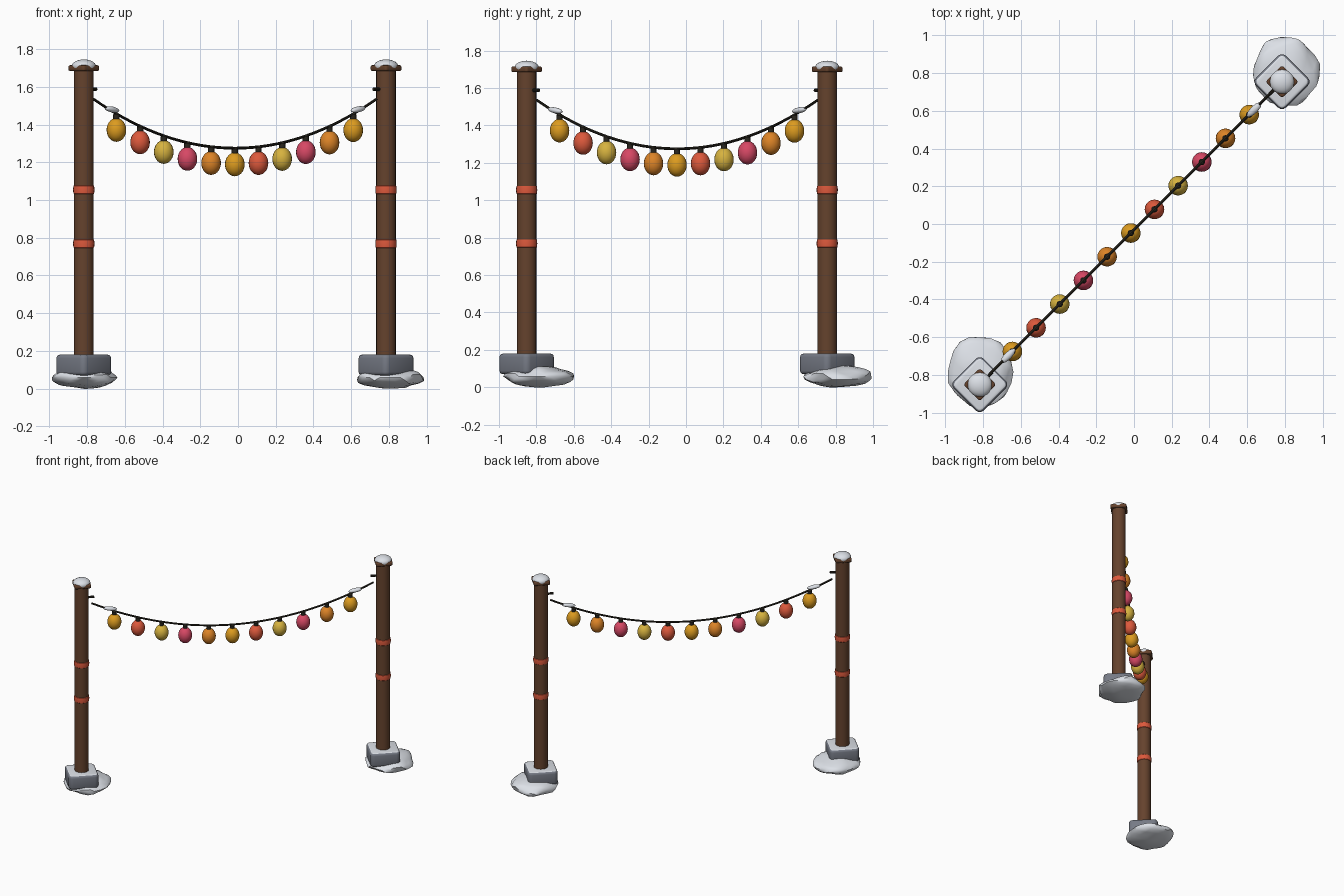
import bpy, bmesh, math
from mathutils import Vector, Matrix, noise

if "Cube" in bpy.data.objects:
    bpy.data.objects.remove(bpy.data.objects["Cube"])


def mat(name, r, g, b):
    m = bpy.data.materials.new(name)
    m.diffuse_color = (r, g, b, 1)
    m.use_nodes = True
    m.node_tree.nodes["Principled BSDF"].inputs["Base Color"].default_value = m.diffuse_color
    return m


wood = mat("brown wood", 0.13, 0.055, 0.026)
red = mat("orange red", 0.72, 0.10, 0.045)
snow = mat("snow white", 0.72, 0.75, 0.80)
stone = mat("grey stone", 0.18, 0.195, 0.235)
dark = mat("dark wire", 0.022, 0.019, 0.013)
amber = mat("amber", 0.72, 0.33, 0.014)
yellow = mat("yellow", 0.68, 0.45, 0.05)
pink = mat("pink", 0.68, 0.065, 0.13)
orange = mat("orange", 0.72, 0.23, 0.02)

DIAG = math.radians(45)


def finish(name, bm, mats, angle=35):
    me = bpy.data.meshes.new(name)
    bm.to_mesh(me)
    bm.free()
    ob = bpy.data.objects.new(name, me)
    bpy.context.collection.objects.link(ob)
    for m in mats:
        me.materials.append(m)
    bpy.ops.object.select_all(action='DESELECT')
    ob.select_set(True)
    bpy.context.view_layer.objects.active = ob
    bpy.ops.object.shade_smooth_by_angle(angle=math.radians(angle))
    return ob


def lathe(name, profile, loc, m, sides=20):
    """Closed solid of revolution from (radius, z) points."""
    bm = bmesh.new()
    rings = [[bm.verts.new((loc[0] + r * math.cos(2 * math.pi * i / sides),
                            loc[1] + r * math.sin(2 * math.pi * i / sides),
                            loc[2] + z)) for i in range(sides)] for r, z in profile]
    for a, b in zip(rings, rings[1:]):
        for i in range(sides):
            j = (i + 1) % sides
            bm.faces.new((a[i], a[j], b[j], b[i]))
    bm.faces.new(rings[0][::-1])
    bm.faces.new(rings[-1])
    return finish(name, bm, [m])


def block(name, loc, half, height, corner, edge, m, top=None):
    """Square block turned 45 degrees, rounded corners and edges."""
    bm = bmesh.new()
    bmesh.ops.create_cube(bm, size=1)
    bmesh.ops.scale(bm, vec=(2 * half, 2 * half, height), verts=bm.verts)
    upright = [e for e in bm.edges if abs(e.verts[0].co.z - e.verts[1].co.z) > 1e-4]
    bmesh.ops.bevel(bm, geom=upright, offset=corner, segments=3, affect='EDGES', profile=0.5)
    rim = [e for e in bm.edges if abs(e.verts[0].co.z - e.verts[1].co.z) < 1e-4]
    bmesh.ops.bevel(bm, geom=rim, offset=edge, segments=3, affect='EDGES', profile=0.5)
    bm.normal_update()
    if top:
        for f in bm.faces:
            f.material_index = 1 if f.normal.z > 0.9 else 0
    bmesh.ops.transform(bm, verts=bm.verts,
                        matrix=Matrix.Translation(loc) @ Matrix.Rotation(DIAG, 4, 'Z'))
    return finish(name, bm, [m, top] if top else [m])


def blob(name, loc, radii, m, rot=None, rough=0.0, subdiv=3):
    bm = bmesh.new()
    bmesh.ops.create_icosphere(bm, subdivisions=subdiv, radius=1)
    for v in bm.verts:
        k = 1 + rough * noise.noise(v.co * 1.7 + Vector(loc) * 5)
        v.co = Vector([c * k * r for c, r in zip(v.co, radii)])
    tf = Matrix.Translation(loc) @ (rot or Matrix())
    bmesh.ops.transform(bm, verts=bm.verts, matrix=tf)
    return finish(name, bm, [m], 40)


# Posts: stone foot, snow drift, pole, bands, cap, hook
posts = [("left", -0.818, -0.852, 1, (-0.815, -0.785)),
         ("right", 0.785, 0.755, -1, (0.805, 0.815))]
for side, x, y, d, drift in posts:
    blob(side + "_snow_drift", (drift[0], drift[1], 0.058), (0.175, 0.185, 0.057), snow, rough=0.16)
    block(side + "_stone_foot", (x, y, 0.125), 0.112, 0.11, 0.03, 0.018, stone, snow)
    lathe(side + "_post", [(0.052, 0.14), (0.052, 1.70)], (x, y, 0), wood)
    for n, z in (("lower", 0.769), ("upper", 1.055)):
        lathe(f"{side}_{n}_band", [(0.05, -0.024), (0.055, -0.02), (0.057, 0),
                                   (0.055, 0.02), (0.05, 0.024)], (x, y, z), red)
    block(side + "_post_cap", (x, y, 1.70), 0.062, 0.03, 0.014, 0.008, wood)
    blob(side + "_cap_snow", (x, y, 1.71), (0.065, 0.065, 0.036), snow)
    # hook peg pointing along the wire
    bm = bmesh.new()
    bmesh.ops.create_cone(bm, cap_ends=True, segments=10, radius1=0.009, radius2=0.009, depth=0.06)
    tf = (Matrix.Translation((x + d * 0.045, y + d * 0.045, 1.588))
          @ Matrix.Rotation(DIAG, 4, 'Z') @ Matrix.Rotation(math.pi / 2, 4, 'Y'))
    bmesh.ops.transform(bm, verts=bm.verts, matrix=tf)
    finish(side + "_hook", bm, [dark])


# Sagging wire
def wire_point(x):
    return Vector((x, x - 0.031, 1.275 + 0.26 * ((x + 0.016) / 0.75) ** 2))


bm = bmesh.new()
rings = []
across = Vector((1, -1, 0)).normalized()
for i in range(33):
    x = -0.766 + 1.5 * i / 32
    tangent = (wire_point(x + 0.01) - wire_point(x - 0.01)).normalized()
    up = across.cross(tangent)
    rings.append([bm.verts.new(wire_point(x) + 0.0075 * (across * math.cos(a) + up * math.sin(a)))
                  for a in [2 * math.pi * k / 8 for k in range(8)]])
for a, b in zip(rings, rings[1:]):
    for k in range(8):
        j = (k + 1) % 8
        bm.faces.new((a[k], a[j], b[j], b[k]))
bm.faces.new(rings[0][::-1])
bm.faces.new(rings[-1])
bmesh.ops.recalc_face_normals(bm, faces=bm.faces)
finish("wire", bm, [dark])

# Bulbs with sockets
colours = [amber, red, yellow, pink, orange]
for i in range(11):
    p = wire_point(-0.645 + 0.1256 * i)
    lathe(f"socket_{i + 1}", [(0.012, -0.04), (0.017, -0.036), (0.017, 0.0), (0.010, 0.008)],
          p - Vector((0, 0, 0.004)), dark, 12)
    bm = bmesh.new()
    bmesh.ops.create_uvsphere(bm, u_segments=20, v_segments=14, radius=1)
    bmesh.ops.scale(bm, vec=(0.052, 0.052, 0.063), verts=bm.verts)
    bmesh.ops.translate(bm, vec=p - Vector((0, 0, 0.086)), verts=bm.verts)
    finish(f"bulb_{i + 1}", bm, [colours[i % 5]])

# Snow clumps resting on the wire ends
for side, x, tilt in (("left", -0.668, 0.15), ("right", 0.637, -0.15)):
    p = wire_point(x) + Vector((0, 0, 0.009))
    rot = Matrix.Rotation(DIAG, 4, 'Z') @ Matrix.Rotation(tilt, 4, 'Y')
    blob(side + "_wire_snow", p, (0.054, 0.02, 0.016), snow, rot, subdiv=2)
